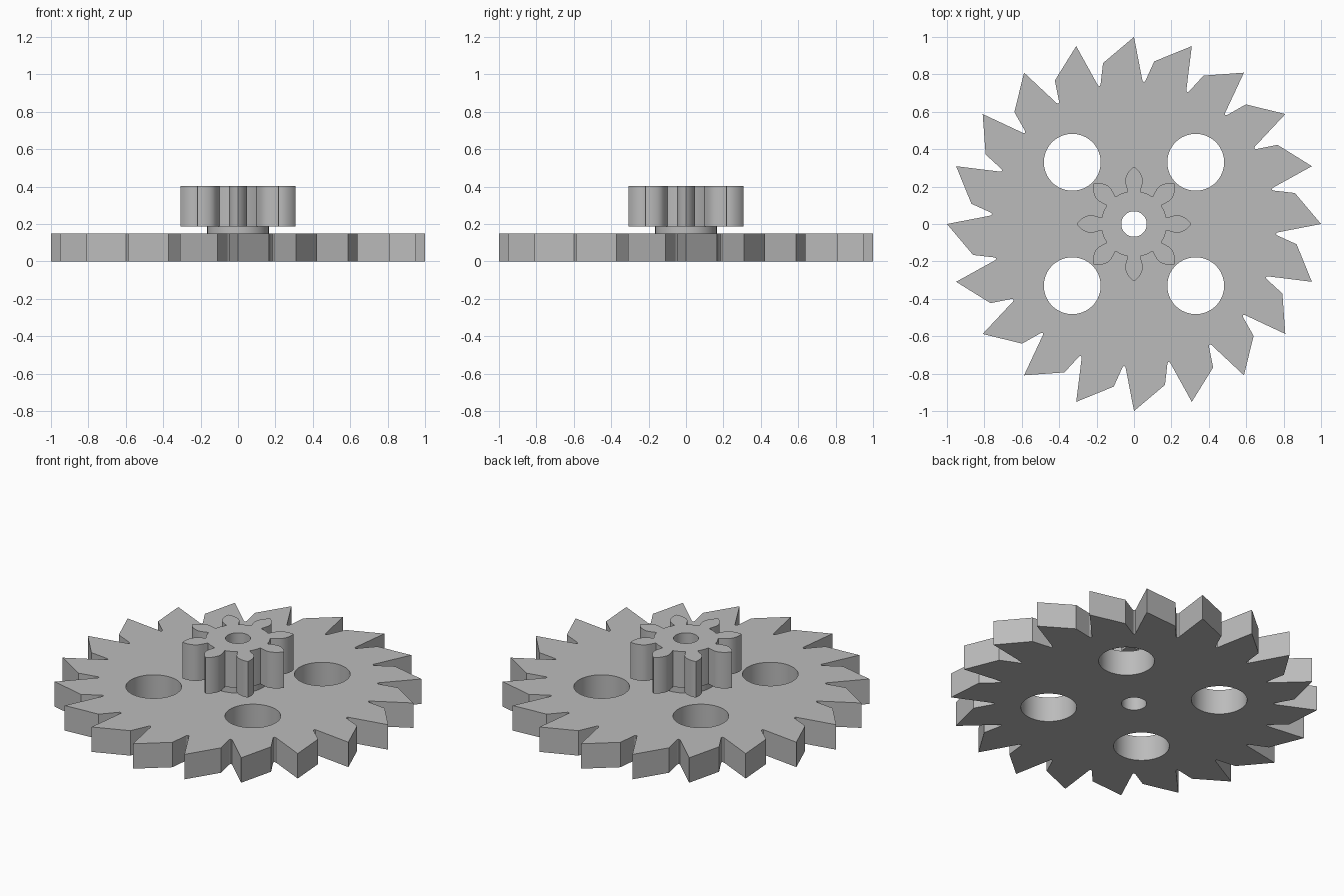
import bpy, bmesh
from math import sin, cos, pi, radians

cube = bpy.data.objects.get("Cube")
if cube:
    bpy.data.objects.remove(cube, do_unlink=True)

steel = bpy.data.materials.new("grey_steel")
steel.use_nodes = True
steel.diffuse_color = (0.5, 0.5, 0.5, 1)
steel.node_tree.nodes["Principled BSDF"].inputs["Base Color"].default_value = (0.5, 0.5, 0.5, 1)


def polar(r, a):
    return (r * cos(a), r * sin(a))


def circle(r, cx=0, cy=0, n=64):
    return [(cx + r * cos(2 * pi * i / n), cy + r * sin(2 * pi * i / n)) for i in range(n)]


def plate(name, loops, z0, z1):
    """Extrude an outline with holes from z0 to z1."""
    bm = bmesh.new()
    edges = []
    for loop in loops:
        vs = [bm.verts.new((x, y, z0)) for x, y in loop]
        edges += [bm.edges.new((vs[i - 1], vs[i])) for i in range(len(vs))]
    bmesh.ops.triangle_fill(bm, edges=edges, use_beauty=True)
    ext = bmesh.ops.extrude_face_region(bm, geom=bm.faces[:], use_keep_orig=True)
    top = [g for g in ext["geom"] if isinstance(g, bmesh.types.BMVert)]
    bmesh.ops.translate(bm, verts=top, vec=(0, 0, z1 - z0))
    bmesh.ops.recalc_face_normals(bm, faces=bm.faces[:])
    mesh = bpy.data.meshes.new(name)
    bm.to_mesh(mesh)
    bm.free()
    mesh.materials.append(steel)
    ob = bpy.data.objects.new(name, mesh)
    bpy.context.collection.objects.link(ob)
    bpy.ops.object.select_all(action='DESELECT')
    ob.select_set(True)
    bpy.context.view_layer.objects.active = ob
    bpy.ops.object.shade_smooth_by_angle(angle=radians(28))
    return ob


bore = circle(0.068)

# Ratchet wheel: slanted teeth, (radius, degrees from the tip) per tooth
TEETH = 20
tooth = [(0.766, -3.4), (1.0, 0), (0.876, 10.9), (0.766, 13.5), (0.76, 14.05)]
wheel = [polar(r, 2 * pi * i / TEETH + radians(a)) for i in range(TEETH) for r, a in tooth]
holes = [circle(0.152, sx * 0.33, sy * 0.33) for sx in (-1, 1) for sy in (-1, 1)]
plate("ratchet_wheel", [wheel, bore] + holes, 0, 0.15)

# Hub collar between the wheel and the pinion
plate("hub_collar", [circle(0.165), bore], 0.15, 0.187)

# Pinion: eight pointed petal teeth, half profile as (distance out, half width)
half = [(0.173, 0.033), (0.2, 0.041), (0.222, 0.047), (0.238, 0.047),
        (0.254, 0.043), (0.27, 0.035), (0.285, 0.025), (0.298, 0.012)]
petal = [(d, -w) for d, w in half] + [(0.307, 0)] + [(d, w) for d, w in reversed(half)]
pinion = []
for i in range(8):
    c, s = polar(1, i * pi / 4)
    pinion += [(d * c - w * s, d * s + w * c) for d, w in petal]
    pinion.append(polar(0.176, (i + 0.5) * pi / 4))
plate("pinion_gear", [pinion, bore], 0.187, 0.404)
